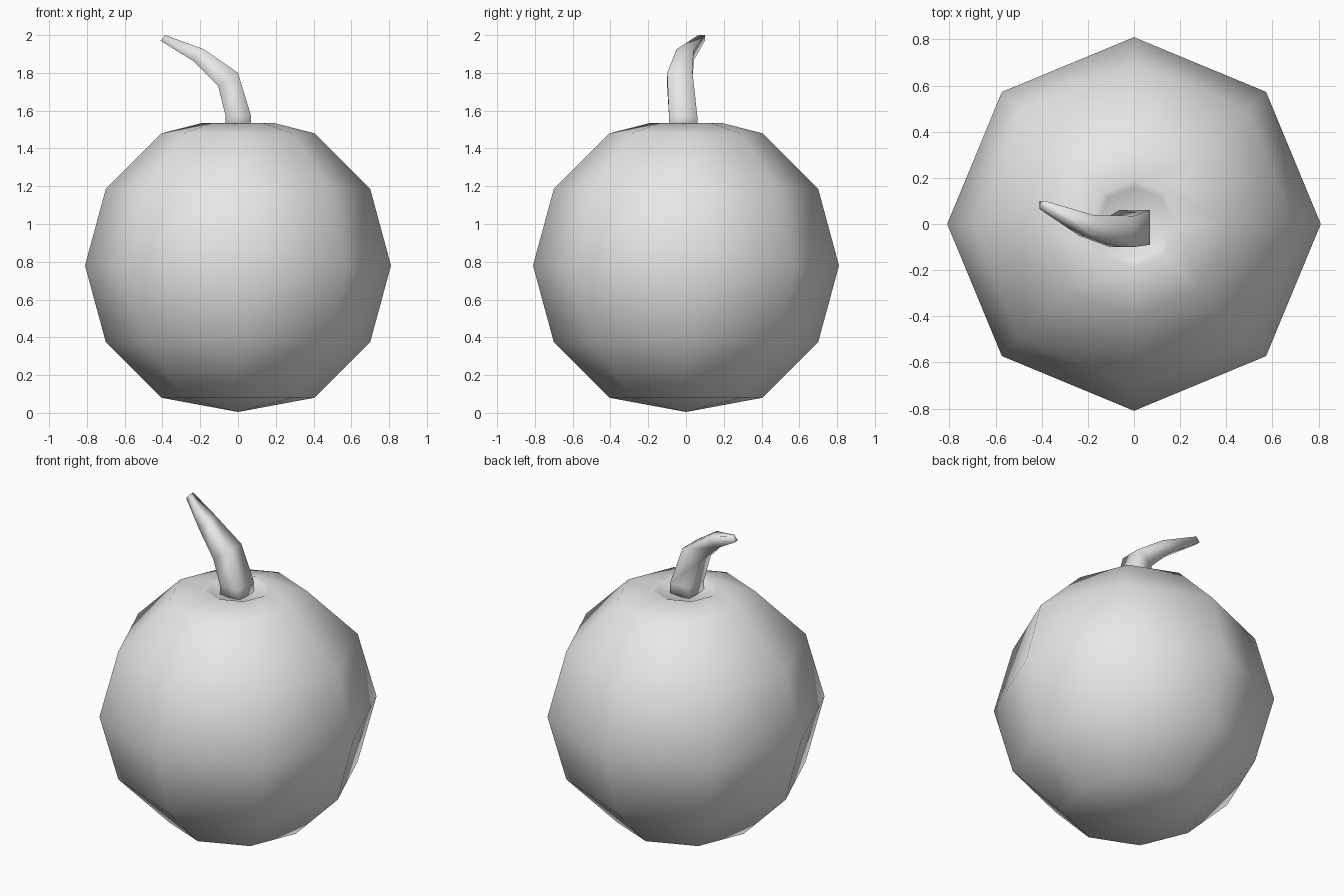
import bpy, bmesh, math

cube = bpy.data.objects.get("Cube")
if cube:
    bpy.data.objects.remove(cube, do_unlink=True)

grey = bpy.data.materials.new("plain_grey")
grey.use_nodes = True
colour = (0.8, 0.8, 0.8, 1)
grey.diffuse_color = colour
grey.node_tree.nodes["Principled BSDF"].inputs["Base Color"].default_value = colour


def skin(name, rings, start=None, end=None):
    """Join equal rings of points into a smooth tube, closed by a point or a cap."""
    bm = bmesh.new()
    loops = [[bm.verts.new(p) for p in ring] for ring in rings]
    n = len(loops[0])
    for a, b in zip(loops, loops[1:]):
        for i in range(n):
            j = (i + 1) % n
            bm.faces.new((a[i], a[j], b[j], b[i]))
    for loop, tip in ((loops[0], start), (loops[-1], end)):
        if tip is None:
            bm.faces.new(loop)
        else:
            pole = bm.verts.new(tip)
            for i in range(n):
                bm.faces.new((loop[i], loop[(i + 1) % n], pole))
    bmesh.ops.recalc_face_normals(bm, faces=bm.faces)
    for f in bm.faces:
        f.smooth = True
    mesh = bpy.data.meshes.new(name)
    bm.to_mesh(mesh)
    bm.free()
    mesh.materials.append(grey)
    obj = bpy.data.objects.new(name, mesh)
    bpy.context.collection.objects.link(obj)
    return obj


def octagon(radius, z):
    return [(radius * math.cos(i * math.pi / 4), radius * math.sin(i * math.pi / 4), z)
            for i in range(8)]


# Round body with a shallow dip at the top
profile = [(0.405, 0.08), (0.70, 0.375), (0.81, 0.78), (0.70, 1.185),
           (0.405, 1.48), (0.19, 1.535), (0.16, 1.52)]
skin("body", [octagon(r, z) for r, z in profile], (0, 0, 0.005), (0, 0, 1.49))


# Four-sided bent stem: each section is (right x, z), (left x, z), (front y, back y)
sections = [
    ((0.07, 1.48), (-0.065, 1.48), (-0.09, 0.06)),
    ((0.07, 1.57), (-0.065, 1.57), (-0.09, 0.06)),
    ((0.0, 1.80), (-0.105, 1.73), (-0.10, 0.035)),
    ((-0.18, 1.925), (-0.24, 1.865), (-0.05, 0.04)),
    ((-0.385, 2.0), (-0.41, 1.97), (0.065, 0.10)),
]
skin("stem", [[(r[0], y[0], r[1]), (r[0], y[1], r[1]), (l[0], y[1], l[1]), (l[0], y[0], l[1])]
              for r, l, y in sections])
